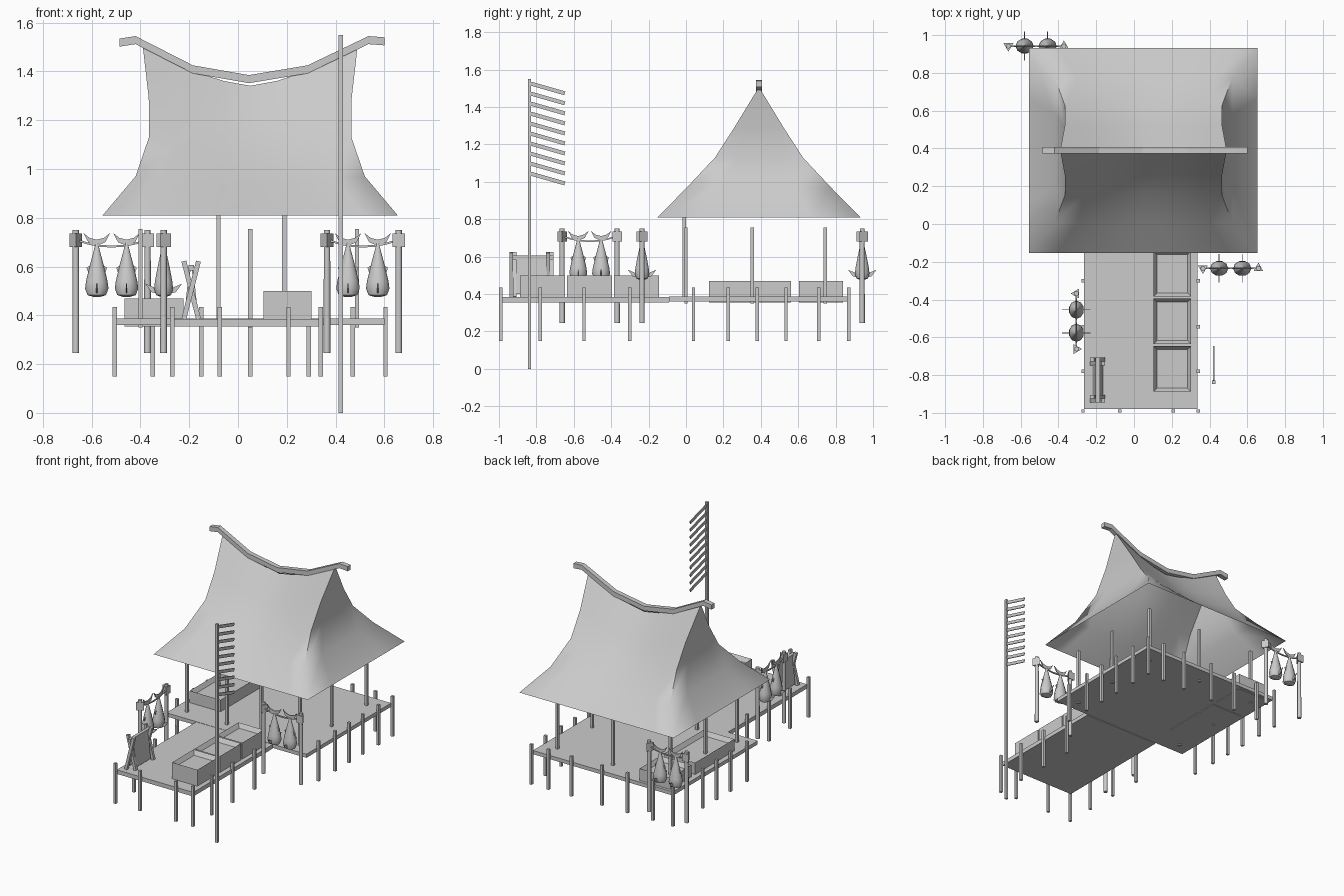
import bpy, bmesh, math
from mathutils import Vector, Matrix

if "Cube" in bpy.data.objects:
    bpy.data.objects.remove(bpy.data.objects["Cube"])

grey = bpy.data.materials.new("plain_grey")
grey.use_nodes = True
grey.diffuse_color = (0.6, 0.6, 0.6, 1)
grey.node_tree.nodes["Principled BSDF"].inputs["Base Color"].default_value = (0.6, 0.6, 0.6, 1)


def finish(name, bm, smooth=None):
    bmesh.ops.recalc_face_normals(bm, faces=bm.faces)
    me = bpy.data.meshes.new(name)
    bm.to_mesh(me)
    bm.free()
    me.materials.append(grey)
    ob = bpy.data.objects.new(name, me)
    bpy.context.collection.objects.link(ob)
    if smooth:
        bpy.ops.object.select_all(action='DESELECT')
        ob.select_set(True)
        bpy.context.view_layer.objects.active = ob
        bpy.ops.object.shade_smooth_by_angle(angle=math.radians(smooth))
    return ob


def add_box(bm, x0, x1, y0, y1, z0, z1):
    size = Matrix.Diagonal((x1 - x0, y1 - y0, z1 - z0, 1))
    mid = Matrix.Translation(((x0 + x1) / 2, (y0 + y1) / 2, (z0 + z1) / 2))
    return bmesh.ops.create_cube(bm, size=1, matrix=mid @ size)["verts"]


def add_post(bm, x, y, z0, z1, w=0.018):
    add_box(bm, x - w / 2, x + w / 2, y - w / 2, y + w / 2, z0, z1)


def add_bar(bm, a, b, w, h):
    """Rectangular bar from a to b; w is its horizontal width, h its height."""
    a, b = Vector(a), Vector(b)
    rot = (b - a).to_track_quat('X', 'Z').to_matrix().to_4x4()
    size = Matrix.Diagonal(((b - a).length, w, h, 1))
    bmesh.ops.create_cube(bm, size=1, matrix=Matrix.Translation((a + b) / 2) @ rot @ size)


def add_plate(bm, points, thick, place):
    """Flat outline in local x/z, thickened along local y."""
    rings = [[bm.verts.new(place @ Vector((x, s * thick / 2, z))) for x, z in points] for s in (-1, 1)]
    bm.faces.new(rings[0])
    bm.faces.new(rings[1][::-1])
    n = len(points)
    for i in range(n):
        j = (i + 1) % n
        bm.faces.new((rings[0][i], rings[0][j], rings[1][j], rings[1][i]))


# Deck platforms
bm = bmesh.new()
add_box(bm, -0.5, 0.6, -0.09, 0.86, 0.36, 0.386)
finish("main_deck", bm)
bm = bmesh.new()
add_box(bm, -0.265, 0.335, -0.98, -0.09, 0.355, 0.384)
finish("jetty_deck", bm)

# Short piles around both platforms
bm = bmesh.new()
for x in (-0.27, -0.075, 0.207, 0.34):
    add_post(bm, x, -0.99, 0.15, 0.435)
for x in (-0.27, 0.34):
    for y in (-0.78, -0.545, -0.3):
        add_post(bm, x, y, 0.15, 0.435)
for x in (-0.35, -0.15, 0.05, 0.29, 0.47):
    add_post(bm, x, 0.87, 0.15, 0.435)
for x in (-0.506, 0.605):
    for y in (0.04, 0.225, 0.38, 0.535, 0.71, 0.87):
        add_post(bm, x, y, 0.15, 0.435)
finish("piles", bm)

# Roof supports
bm = bmesh.new()
for x in (-0.4, 0.488):
    for y in (0.0, 0.354, 0.745):
        add_post(bm, x, y, 0.35, 0.755)
add_post(bm, 0.05, 0.745, 0.35, 0.755)
for x in (-0.08, 0.19):
    add_post(bm, x, -0.01, 0.36, 0.812)
finish("roof_posts", bm)

# Tent roof: rectangular rings, flared below, sagging along the ridge
CX, CY, EAVE = 0.05, 0.39, 0.81
levels = [(0.81, 0.605, 0.543), (0.97, 0.47, 0.385), (1.13, 0.415, 0.235), (1.29, 0.416, 0.132), (1.5, 0.44, 0.004)]
NX, NY = 8, 4
rim = [(-1 + 2 * i / NX, -1) for i in range(NX)] + [(1, -1 + 2 * i / NY) for i in range(NY)]
rim += [(-u, -v) for u, v in rim]
bm = bmesh.new()
rings = []
for z, hw, hd in levels:
    ring = []
    for u, v in rim:
        sag = 0.77 + 0.23 * abs(u) ** 1.5
        ring.append(bm.verts.new((CX + u * hw, CY + v * hd, EAVE + (z - EAVE) * sag)))
    rings.append(ring)
for low, high in zip(rings, rings[1:]):
    for i in range(len(rim)):
        j = (i + 1) % len(rim)
        bm.faces.new((low[i], low[j], high[j], high[i]))
finish("roof", bm, 80)

# Ridge beam with upturned ends
ridge = [(-0.485, 1.535), (-0.42, 1.545), (-0.185, 1.425), (0.045, 1.385), (0.285, 1.425), (0.535, 1.545), (0.6, 1.54)]
bm = bmesh.new()
outline = ridge + [(x, z - 0.033) for x, z in reversed(ridge)]
add_plate(bm, outline, 0.034, Matrix.Translation((0, CY, 0)))
finish("ridge_beam", bm)

# Flag pole with slanted streamers
bm = bmesh.new()
add_post(bm, 0.422, -0.837, 0, 1.55)
finish("flag_pole", bm)
bm = bmesh.new()
for i in range(10):
    z = 1.525 - i * 0.0535
    add_bar(bm, (0.422, -0.83, z), (0.422, -0.648, z - 0.052), 0.006, 0.021)
finish("streamers", bm)


# Open crates with a recessed top
def crate(name, x0, x1, y0, y1, z0, z1):
    bm = bmesh.new()
    add_box(bm, x0, x1, y0, y1, z0, z1)
    top = max(bm.faces, key=lambda f: f.calc_center_median().z)
    bmesh.ops.inset_region(bm, faces=[top], thickness=0.026)
    bmesh.ops.translate(bm, verts=top.verts, vec=(0, 0, -0.03))
    finish(name, bm)


for i in range(3):
    y = -0.887 + i * 0.2515
    crate("jetty_crate", 0.104, 0.302, y, y + 0.24, 0.38, 0.5)
crate("deck_crate", -0.465, -0.223, 0.123, 0.562, 0.355, 0.47)
crate("deck_crate", -0.465, -0.223, 0.604, 0.84, 0.355, 0.47)

# Drying trestle: crossed legs, rail and hanging sheet
bm = bmesh.new()
for y in (-0.925, -0.728):
    for s in (-1, 1):
        add_bar(bm, (-0.192 - s * 0.03, y - s * 0.01, 0.385), (-0.192 + s * 0.03, y - s * 0.01, 0.622), 0.02, 0.02)
finish("trestle_legs", bm)
bm = bmesh.new()
add_bar(bm, (-0.192, -0.945, 0.595), (-0.192, -0.708, 0.595), 0.022, 0.022)
finish("trestle_rail", bm)
bm = bmesh.new()
for s in (-1, 1):
    add_bar(bm, (-0.192 + s * 0.025, -0.827, 0.4), (-0.192 + s * 0.005, -0.827, 0.595), 0.165, 0.006)
finish("trestle_sheet", bm)


# Fish rack, built along local x around its middle
def fish(bm, place):
    profile = [(0.004, 0.7), (0.014, 0.66), (0.03, 0.6), (0.044, 0.54), (0.048, 0.51), (0.038, 0.483), (0.012, 0.475)]
    n = 10
    rows = [[bm.verts.new(place @ Vector((r * math.cos(a), r * 0.85 * math.sin(a), z)))
             for a in (2 * math.pi * k / n for k in range(n))] for r, z in profile]
    for a, b in zip(rows, rows[1:]):
        for k in range(n):
            bm.faces.new((a[k], a[(k + 1) % n], b[(k + 1) % n], b[k]))
    bm.faces.new(rows[0])
    bm.faces.new(rows[-1])
    tail = [(0, 0.685), (0.035, 0.7), (0.055, 0.738), (0.03, 0.718), (0, 0.71), (-0.03, 0.718), (-0.055, 0.738), (-0.035, 0.7)]
    add_plate(bm, tail, 0.006, place)
    fin = [(0.03, 0.49), (0.05, 0.495), (0.076, 0.53), (0.04, 0.515)]
    spike = [(0.02, 0.61), (0.042, 0.595), (0.035, 0.575)]
    for s in (0, math.pi):
        add_plate(bm, fin, 0.005, place @ Matrix.Rotation(s + math.pi / 2, 4, 'Z'))
        add_plate(bm, spike, 0.005, place @ Matrix.Rotation(s, 4, 'Z'))


def fish_rack(x, y, turn):
    place = Matrix.Translation((x, y, 0)) @ Matrix.Rotation(turn, 4, 'Z')
    posts, caps, rope, catch = (bmesh.new() for _ in range(4))
    for s in (-1, 1):
        bmesh.ops.create_cone(posts, cap_ends=True, segments=8, radius1=0.014, radius2=0.013, depth=0.505,
                              matrix=place @ Matrix.Translation((s * 0.147, 0, 0.4975)))
        point = Matrix.Rotation(0 if s > 0 else math.pi, 4, 'Z')
        bmesh.ops.create_cone(caps, cap_ends=True, segments=3, radius1=0.03, radius2=0.03, depth=0.055,
                              matrix=place @ Matrix.Translation((s * 0.147, 0, 0.708)) @ point)
        fish(catch, place @ Matrix.Translation((s * 0.061, 0, 0)))
    path = [(0.147 * t / 3, 0.682 + 0.028 * (t / 3) ** 2) for t in range(-3, 4)]
    for (x0, z0), (x1, z1) in zip(path, path[1:]):
        add_bar(rope, place @ Vector((x0, 0, z0)), place @ Vector((x1, 0, z1)), 0.008, 0.008)
    finish("rack_posts", posts, 50)
    finish("rack_caps", caps)
    finish("rack_rope", rope)
    finish("hanging_fish", catch, 50)


fish_rack(0.512, -0.235, 0)
fish_rack(-0.518, 0.942, 0)
fish_rack(-0.305, -0.515, math.pi / 2)
